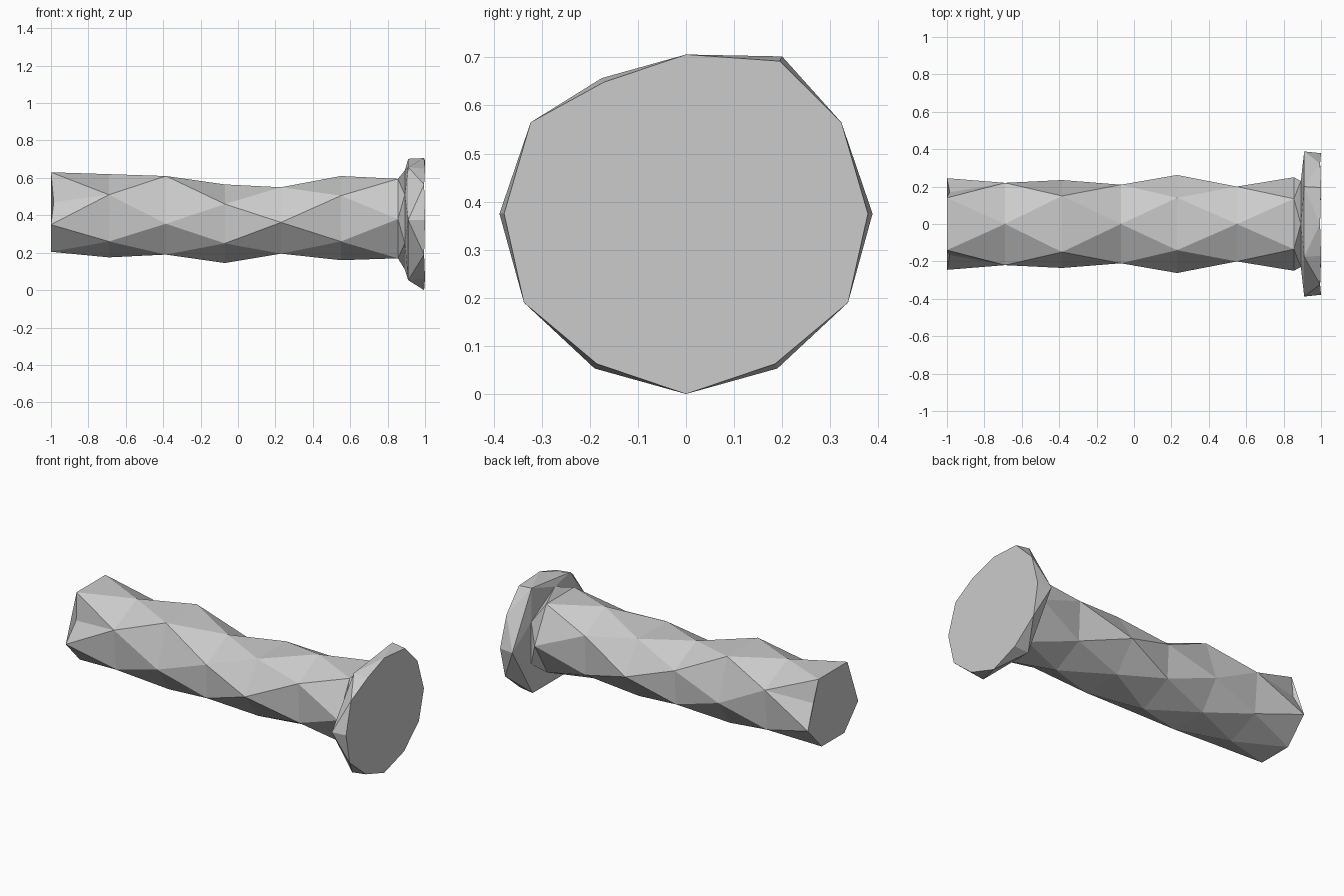
import bpy, bmesh

if "Cube" in bpy.data.objects:
    bpy.data.objects.remove(bpy.data.objects["Cube"])


def ring_side(x, y_top, z_top, y_side, z_side, y_bot, z_bot):
    """Six points with a corner out to each side."""
    return [(x, y_side, z_side), (x, y_top, z_top), (x, -y_top, z_top),
            (x, -y_side, z_side), (x, -y_bot, z_bot), (x, y_bot, z_bot)]


def ring_top(x, z_top, y_up, z_up, y_low, z_low, z_bot):
    """Six points turned half a step, with a corner up and down."""
    return [(x, y_up, z_up), (x, 0, z_top), (x, -y_up, z_up),
            (x, -y_low, z_low), (x, 0, z_bot), (x, y_low, z_low)]


def zigzag(bm, side, top, skip=()):
    """Triangles between a side ring and a top ring."""
    for i in range(6):
        j = (i + 1) % 6
        if i not in skip:
            bm.faces.new((side[i], side[j], top[i]))
        bm.faces.new((top[i], side[j], top[j]))


def finish(bm, name):
    bmesh.ops.recalc_face_normals(bm, faces=bm.faces)
    me = bpy.data.meshes.new(name)
    bm.to_mesh(me)
    bm.free()
    ob = bpy.data.objects.new(name, me)
    bpy.context.collection.objects.link(ob)


# One body: faceted shaft, neck and flared head
bm = bmesh.new()
rings = [
    ring_side(-1.0, .14, .63, .245, .35, .11, .205),
    ring_top(-.69, .62, .22, .51, .2, .26, .175),
    ring_side(-.385, .15, .61, .235, .355, .12, .19),
    ring_top(-.07, .565, .21, .46, .2, .25, .145),
    ring_side(.23, .14, .55, .262, .362, .13, .195),
    ring_top(.55, .61, .2, .505, .19, .26, .16),
    ring_side(.855, .135, .595, .25, .38, .125, .17),
    ring_top(.892, .64, .23, .51, .23, .25, .11),
    ring_side(.91, .19, .69, .388, .375, .19, .053),
    ring_top(.995, .706, .323, .565, .337, .19, 0),
]
# back shoulder of the head is slightly uneven
rings[8][1] = (.91, .2, .702)
rings[8][2] = (.91, -.175, .657)
V = [[bm.verts.new(p) for p in r] for r in rings]
for k in range(len(V) - 1):
    a, b = (V[k], V[k + 1]) if k % 2 == 0 else (V[k + 1], V[k])
    zigzag(bm, a, b, skip=(0, 2) if k == 0 else ())

# Open end: dented edge on both sides, then the cap
end, nxt = V[0], V[1]
dent_l = bm.verts.new((-.985, .17, .49))
dent_r = bm.verts.new((-.985, -.165, .47))
for a, d, b, t in ((end[0], dent_l, end[1], nxt[0]), (end[2], dent_r, end[3], nxt[2])):
    bm.faces.new((a, d, t))
    bm.faces.new((d, b, t))
cap = bm.faces.new((end[0], dent_l, end[1], end[2], dent_r, end[3], end[4], end[5]))
bmesh.ops.triangulate(bm, faces=[cap])

# Head rim and flat disc face
shoulder, rim = V[8], V[9]
# replace the rim triangles by quads reaching a 12-sided face
for f in [f for f in bm.faces if sum(v in shoulder for v in f.verts) == 1
          and sum(v in rim for v in f.verts) == 2]:
    bm.faces.remove(f)
inner = [bm.verts.new((1.0, v.co.y * .975, .375 + (v.co.z - .375) * .97)) for v in shoulder]
disc = []
for i in range(6):
    bm.faces.new((shoulder[i], rim[i], inner[i]))
    bm.faces.new((shoulder[i], inner[i], rim[i - 1]))
    disc += [inner[i], rim[i]]
bm.faces.new(disc)
finish(bm, "faceted_shaft_with_head")
